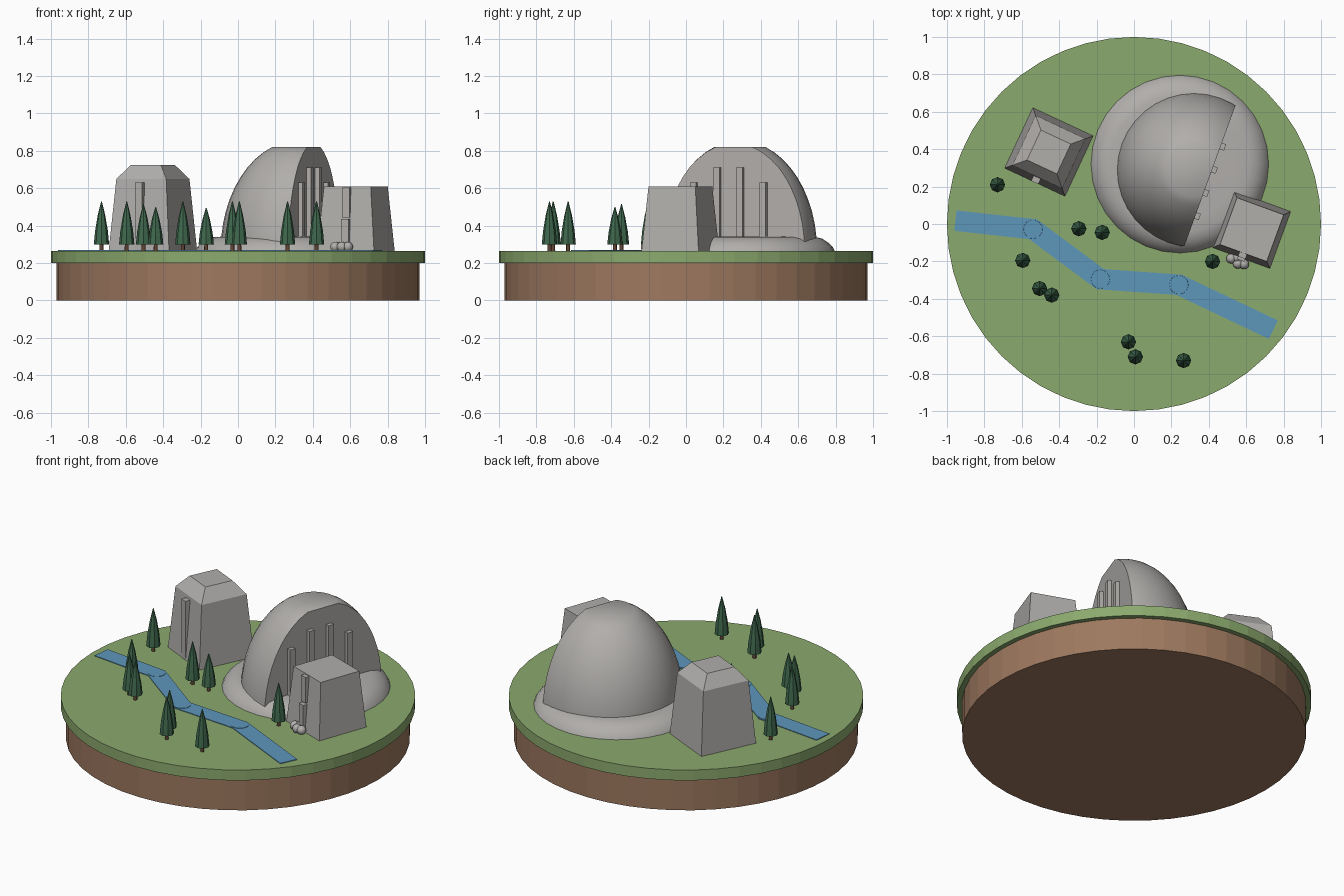
import bpy, bmesh, math
from mathutils import Vector, Matrix

if "Cube" in bpy.data.objects:
    bpy.data.objects.remove(bpy.data.objects["Cube"], do_unlink=True)


def material(name, r, g, b):
    m = bpy.data.materials.new(name)
    m.use_nodes = True
    m.diffuse_color = (r, g, b, 1)
    m.node_tree.nodes["Principled BSDF"].inputs["Base Color"].default_value = (r, g, b, 1)
    return m


SOIL = material("soil brown", .34, .19, .115)
GRASS = material("grass green", .26, .40, .155)
WATER = material("water blue", .11, .31, .50)
STONE = material("stone grey", .44, .425, .41)
NEEDLES = material("pine green", .05, .14, .075)
BARK = material("bark brown", .12, .06, .035)
GROUND = 0.265


def finish(bm, name, mat, smooth=None):
    bmesh.ops.recalc_face_normals(bm, faces=bm.faces)
    mesh = bpy.data.meshes.new(name)
    bm.to_mesh(mesh)
    bm.free()
    mesh.materials.append(mat)
    obj = bpy.data.objects.new(name, mesh)
    bpy.context.collection.objects.link(obj)
    if smooth:
        bpy.ops.object.select_all(action='DESELECT')
        obj.select_set(True)
        bpy.context.view_layer.objects.active = obj
        bpy.ops.object.shade_smooth_by_angle(angle=math.radians(smooth))
    return obj


def stack(profile, sides, center, turn=0.0):
    """Closed solid from rings of (radius, height) around a vertical axis."""
    bm = bmesh.new()
    rings = []
    for r, z in profile:
        angles = [turn + math.tau * i / sides for i in range(sides)]
        rings.append([bm.verts.new((center[0] + r * math.cos(a),
                                    center[1] + r * math.sin(a), z)) for a in angles])
    for low, high in zip(rings, rings[1:]):
        for i in range(sides):
            j = (i + 1) % sides
            bm.faces.new((low[i], low[j], high[j], high[i]))
    bm.faces.new(rings[0])
    bm.faces.new(rings[-1])
    return bm


def box(name, center, size, turn, mat):
    bm = bmesh.new()
    bmesh.ops.create_cube(bm, size=1, matrix=Matrix.Translation(center)
                          @ Matrix.Rotation(turn, 4, 'Z') @ Matrix.Diagonal((*size, 1)))
    return finish(bm, name, mat)


def ball(name, center, radius, mat):
    bm = bmesh.new()
    bmesh.ops.create_uvsphere(bm, u_segments=12, v_segments=8, radius=radius,
                              matrix=Matrix.Translation(center))
    return finish(bm, name, mat, 50)


# Round island
finish(stack([(.97, 0), (.97, .2)], 48, (0, 0)), "soil_disc", SOIL)
finish(stack([(1, .2), (1, GROUND)], 48, (0, 0)), "grass_disc", GRASS)

# River: mitred ribbon with a round pool at each bend
path = [Vector(p) for p in ((-.955, .018), (-.54, -.028), (-.18, -.295), (.24, -.325), (.745, -.565))]
bm = bmesh.new()
pairs = []
for i, p in enumerate(path):
    before = (p - path[i - 1]).normalized() if i else (path[1] - p).normalized()
    after = (path[i + 1] - p).normalized() if i < len(path) - 1 else before
    along = (before + after).normalized()
    side = Vector((-along.y, along.x)) * .055 / along.dot(before)
    pairs.append([bm.verts.new((*(p + s * side), GROUND + .004)) for s in (-1, 1)])
for a, b in zip(pairs, pairs[1:]):
    bm.faces.new((a[0], b[0], b[1], a[1]))
top = bm.faces[:]
low = bmesh.ops.extrude_face_region(bm, geom=top)
bmesh.ops.translate(bm, vec=(0, 0, -.006),
                    verts=[v for v in low["geom"] if isinstance(v, bmesh.types.BMVert)])
finish(bm, "river", WATER)
for p in path[1:-1]:
    finish(stack([(.052, GROUND), (.05, GROUND + .006)], 16, p), "river_pool", WATER)

# Rounded skirt under the dome
skirt = [(.475, GROUND), (.465, .285), (.44, .31), (.41, .33), (.37, .34), (.3, .342)]
finish(stack(skirt, 32, (.245, .32)), "dome_skirt", STONE, 50)

# Dome sliced by a vertical plane
center = Vector((.32, .288, 0))
normal = Vector((math.cos(math.radians(-20)), math.sin(math.radians(-20)), 0))
arc = [math.radians(70.3 * i / 10) for i in range(11)]
bm = stack([(.413 * math.cos(a), GROUND + .589 * math.sin(a)) for a in arc], 36, center)
bmesh.ops.bisect_plane(bm, geom=bm.verts[:] + bm.edges[:] + bm.faces[:],
                       plane_co=center + normal * .091, plane_no=normal, clear_outer=True)
bmesh.ops.holes_fill(bm, edges=[e for e in bm.edges if e.is_boundary])
finish(bm, "dome", STONE, 35)

# Pilasters along the cut face
along = Vector((-normal.y, normal.x, 0))
for i, height in enumerate((.63, .71, .71, .63)):
    spot = center + normal * .098 + along * (-.225 + .132 * i)
    box("dome_pilaster", (spot.x, spot.y, (GROUND + height) / 2),
        (.035, .036, height - GROUND), math.radians(-20), STONE)


# Square towers with tapered walls
def tower(name, center, degrees, levels):
    turn = math.radians(degrees)
    profile = [(half * math.sqrt(2), z) for half, z in levels]
    finish(stack(profile, 4, center, turn + math.pi / 4), name, STONE)

    def strip(part, low, high, out):
        spot = Vector((*center, (low + high) / 2)) + Matrix.Rotation(turn, 3, 'Z') @ Vector((0, -out, 0))
        box(part, spot, (.042, .04, high - low), turn, STONE)
    return strip


strip = tower("left_tower", (-.455, .385), -25, [(.178, GROUND), (.147, .65), (.088, .725)])
strip("left_tower_pilaster", GROUND, .63, .16)
strip = tower("right_tower", (.63, -.03), -20, [(.162, GROUND), (.133, .61)])
strip("right_tower_lower_pilaster", GROUND, .435, .155)
strip("right_tower_upper_pilaster", .445, .605, .14)

# Boulders at the tower foot
for x, y in ((.52, -.185), (.555, -.212), (.588, -.215), (.55, -.18)):
    ball("boulder", (x, y, GROUND + .022), .027, STONE)

# Pine trees: x, y, tip height
trees = ((-.73, .21, .53), (-.595, -.195, .53), (-.505, -.345, .515), (-.44, -.38, .5),
         (-.295, -.025, .53), (-.17, -.045, .495), (-.03, -.63, .53), (.007, -.71, .53),
         (.265, -.73, .53), (.42, -.2, .53))
for x, y, tip in trees:
    finish(stack([(.011, GROUND), (.01, .31)], 8, (x, y)), "tree_trunk", BARK, 50)
    h = tip - .3
    crown = [(.041, .3), (.034, .3 + .32 * h), (.02, .3 + .68 * h), (.002, tip)]
    finish(stack(crown, 8, (x, y)), "tree_crown", NEEDLES, 30)
